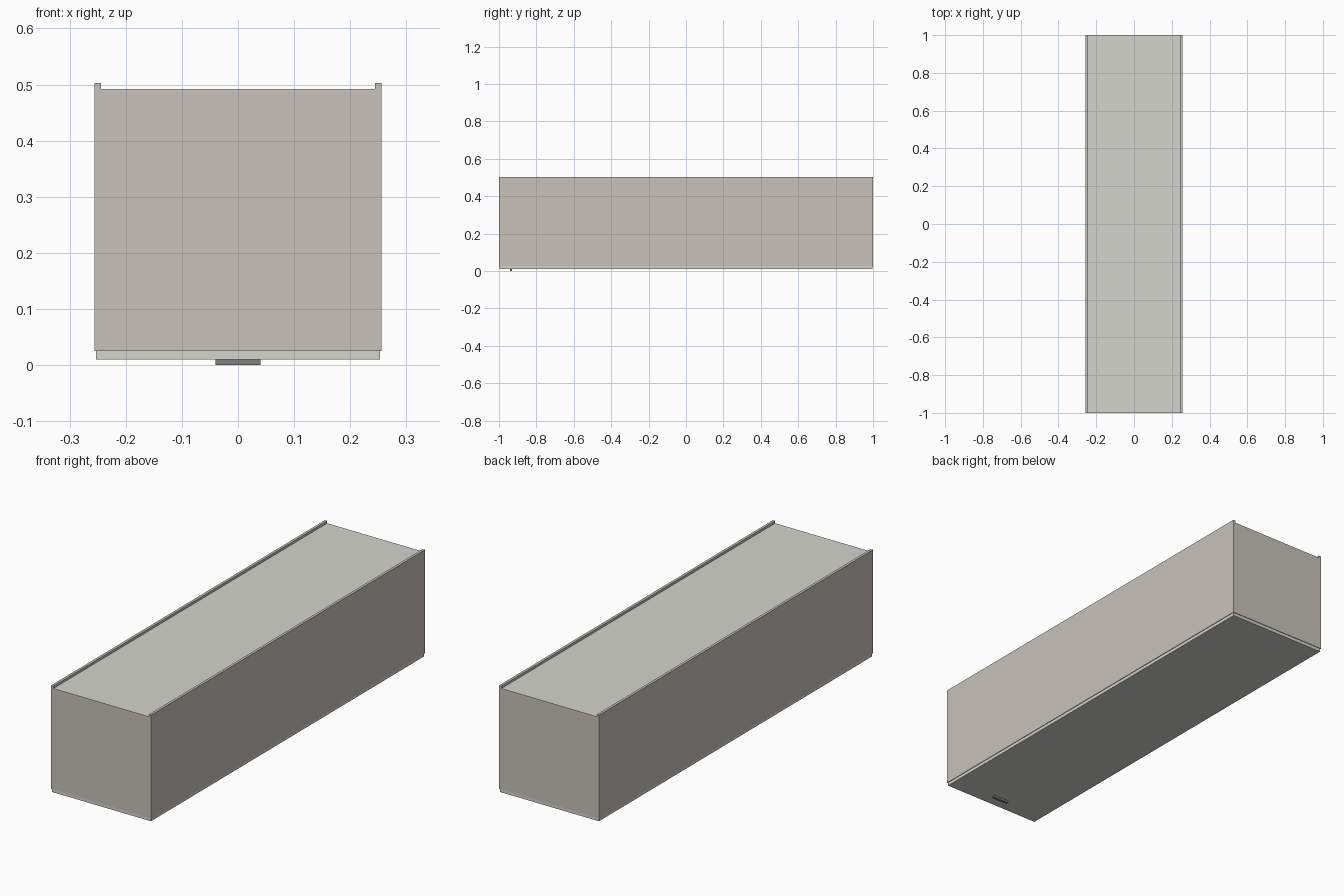
import bpy, bmesh

if "Cube" in bpy.data.objects:
    bpy.data.objects.remove(bpy.data.objects["Cube"])


def material(name, color):
    m = bpy.data.materials.new(name)
    m.diffuse_color = (*color, 1.0)
    m.use_nodes = True
    m.node_tree.nodes["Principled BSDF"].inputs["Base Color"].default_value = m.diffuse_color
    return m


def finish(bm, name, mat):
    bmesh.ops.recalc_face_normals(bm, faces=bm.faces)
    mesh = bpy.data.meshes.new(name)
    bm.to_mesh(mesh)
    bm.free()
    mesh.materials.append(mat)
    ob = bpy.data.objects.new(name, mesh)
    bpy.context.collection.objects.link(ob)
    return ob


def box(name, x, y, z, mat):
    """Box from (min, max) ranges on each axis."""
    bm = bmesh.new()
    bmesh.ops.create_cube(bm, size=1)
    for v in bm.verts:
        v.co = [r[0] if c < 0 else r[1] for c, r in zip(v.co, (x, y, z))]
    return finish(bm, name, mat)


def extrude_y(name, profile, y0, y1, mat):
    """Extrude an x-z profile along the length."""
    bm = bmesh.new()
    face = bm.faces.new([bm.verts.new((x, y0, z)) for x, z in profile])
    ret = bmesh.ops.extrude_face_region(bm, geom=[face])
    verts = [g for g in ret["geom"] if isinstance(g, bmesh.types.BMVert)]
    bmesh.ops.translate(bm, verts=verts, vec=(0, y1 - y0, 0))
    return finish(bm, name, mat)


beige = material("warm_grey", (0.58, 0.54, 0.49))
pale = material("pale_grey", (0.66, 0.66, 0.62))
dark = material("dark_grey", (0.22, 0.22, 0.23))

# Long housing with a raised rail along each top edge
W, RAIL, BASE, DECK, TOP = 0.256, 0.244, 0.025, 0.489, 0.503
half = [(W, BASE), (W, TOP), (RAIL, TOP), (RAIL, DECK)]
housing = half + [(-x, z) for x, z in reversed(half)]
extrude_y("housing", housing, -1.0, 1.0, beige)

# Thin panel lying between the rails
box("top_panel", (-RAIL, RAIL), (-1.0, 1.0), (DECK, 0.492), pale)

# Slightly inset panel closing the underside
box("bottom_panel", (-0.253, 0.253), (-0.997, 0.997), (0.01, BASE), pale)

# Small pull tab near the front of the underside
box("pull_tab", (-0.04, 0.04), (-0.941, -0.929), (0.0, 0.01), dark)
